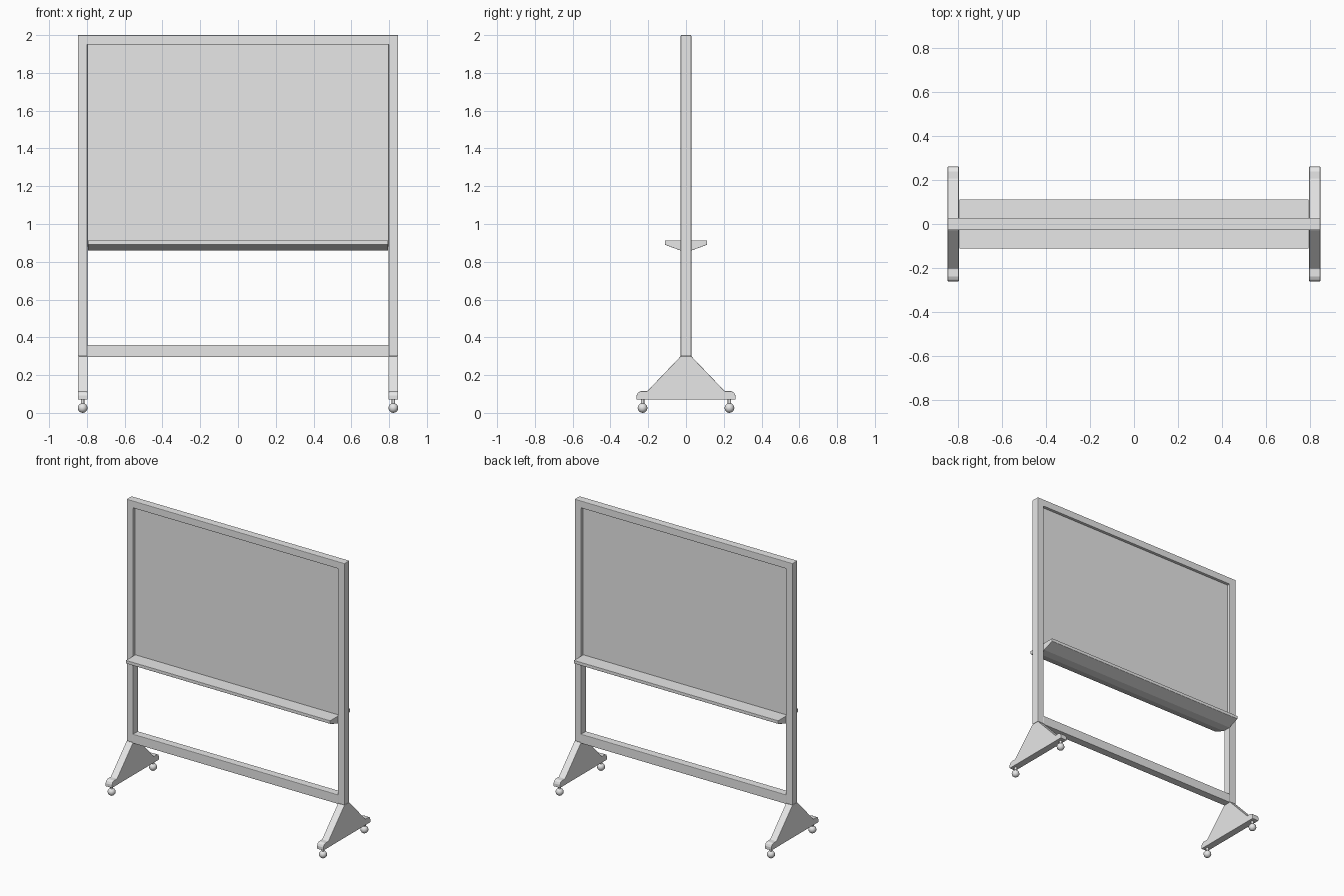
import bpy, bmesh, math
from mathutils import Matrix, Vector

if "Cube" in bpy.data.objects:
    bpy.data.objects.remove(bpy.data.objects["Cube"], do_unlink=True)

GREY = (0.8, 0.8, 0.8, 1)
mat = bpy.data.materials.new("light grey")
mat.use_nodes = True
mat.diffuse_color = GREY
mat.node_tree.nodes["Principled BSDF"].inputs["Base Color"].default_value = GREY

WIDTH, INNER = 0.848, 0.797     # outer and inner half widths of the frame
DEPTH = 0.028                   # half depth of the frame
FOOT_X = (WIDTH + INNER) / 2


def finish(name, bm, bevel=0, smooth=False):
    bmesh.ops.recalc_face_normals(bm, faces=bm.faces)
    mesh = bpy.data.meshes.new(name)
    bm.to_mesh(mesh)
    bm.free()
    mesh.materials.append(mat)
    obj = bpy.data.objects.new(name, mesh)
    bpy.context.collection.objects.link(obj)
    if bevel:
        mod = obj.modifiers.new("soft edges", "BEVEL")
        mod.width = bevel
        mod.segments = 2
        mod.limit_method = "ANGLE"
        mod.angle_limit = math.radians(30)
    if smooth:
        bpy.ops.object.select_all(action="DESELECT")
        obj.select_set(True)
        bpy.context.view_layer.objects.active = obj
        bpy.ops.object.shade_smooth_by_angle(angle=math.radians(35))
    return obj


def extrude(name, points, axis, start, end, bevel=0):
    """Extrude a profile along x (points are y, z) or y (points are x, z)."""
    bm = bmesh.new()
    place = (lambda u, v: (start, u, v)) if axis == "x" else (lambda u, v: (u, start, v))
    face = bm.faces.new([bm.verts.new(place(u, v)) for u, v in points])
    out = bmesh.ops.extrude_face_region(bm, geom=[face])
    move = Vector((end - start, 0, 0) if axis == "x" else (0, end - start, 0))
    bmesh.ops.translate(bm, vec=move, verts=[g for g in out["geom"] if isinstance(g, bmesh.types.BMVert)])
    return finish(name, bm, bevel)


def box(name, x, y, z0, z1, bevel=0):
    return extrude(name, [(-x, z0), (x, z0), (x, z1), (-x, z1)], "y", -y, y, bevel)


def mirrored(half):
    return half + [(-u, v) for u, v in reversed(half)]


# Upright frame: two posts joined by the top rail
extrude("frame", mirrored([(INNER, 0.30), (WIDTH, 0.30), (WIDTH, 2.0)])[:3]
        + [(-WIDTH, 2.0), (-WIDTH, 0.30), (-INNER, 0.30), (-INNER, 1.95), (INNER, 1.95)],
        "y", -DEPTH, DEPTH, 0.004)

# Writing panel, recessed on both faces, and the lower cross rail
box("panel", INNER + 0.004, 0.008, 0.88, 1.955)
box("lower_rail", INNER + 0.003, DEPTH, 0.295, 0.36, 0.004)

# Tray that sticks out on both sides
extrude("tray", mirrored([(0.03, 0.86), (0.111, 0.89), (0.111, 0.912)]),
        "x", -INNER + 0.002, INNER - 0.002, 0.002)

# Triangular feet with rounded toes, each on two casters
foot_half = [(0.262, 0.07), (0.262, 0.092), (0.255, 0.108), (0.24, 0.115),
             (0.205, 0.115), (DEPTH, 0.30)]
for side, sx in (("left", 1), ("right", -1)):
    extrude(side + "_foot", mirrored(foot_half), "x", sx * INNER, sx * WIDTH, 0.003)
    for end, sy in (("front", -1), ("back", 1)):
        bm = bmesh.new()
        spot = Vector((sx * FOOT_X, sy * 0.23, 0))
        bmesh.ops.create_uvsphere(bm, u_segments=12, v_segments=8, radius=0.026,
                                  matrix=Matrix.Translation(spot + Vector((0, 0, 0.026))))
        bmesh.ops.create_cone(bm, cap_ends=True, segments=12, radius1=0.009, radius2=0.009,
                              depth=0.03, matrix=Matrix.Translation(spot + Vector((0, 0, 0.06))))
        finish(f"{side}_{end}_caster", bm, smooth=True)
